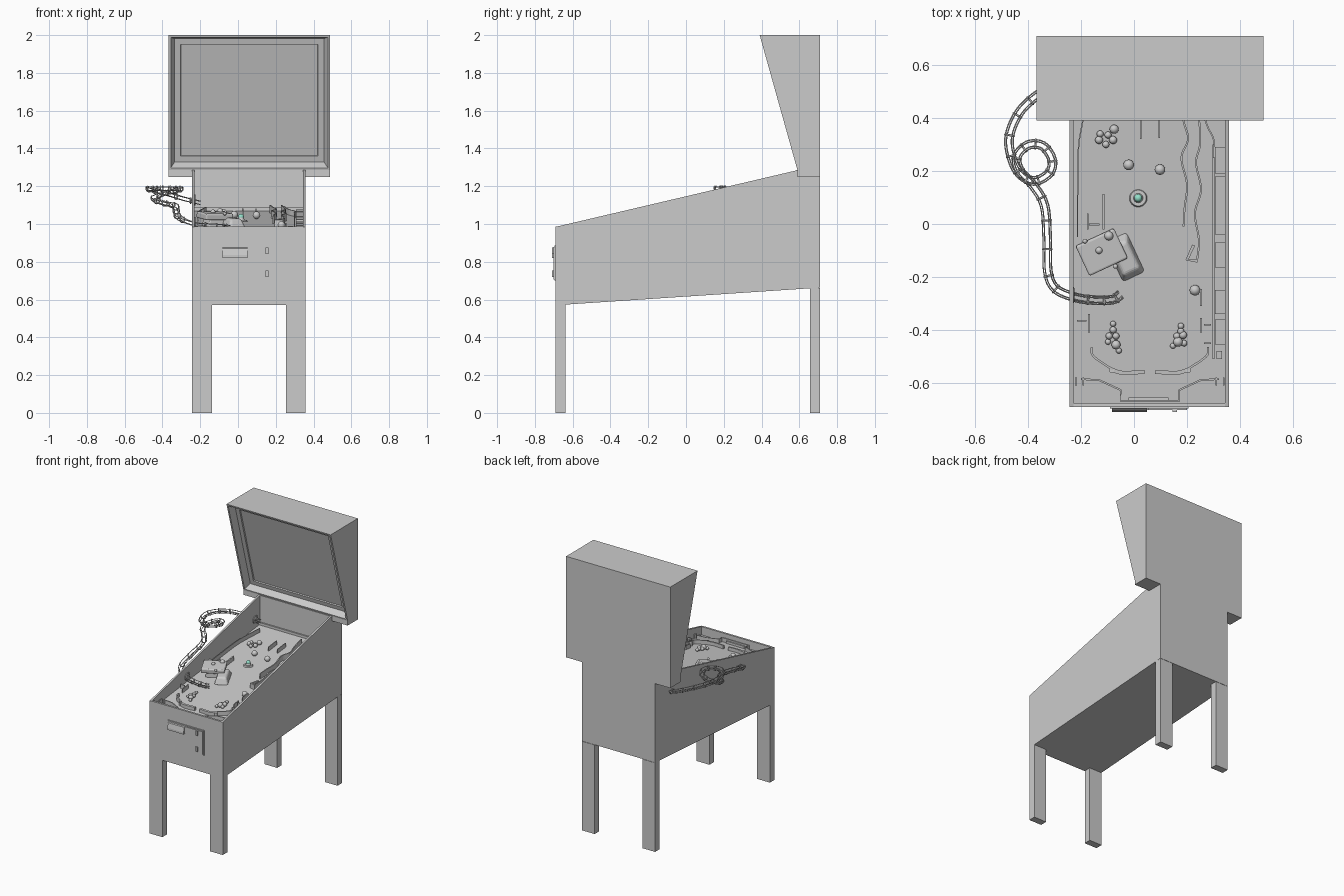
import bpy, bmesh, math
from mathutils import Vector, Matrix

if "Cube" in bpy.data.objects:
    bpy.data.objects.remove(bpy.data.objects["Cube"])


def finish(name, bm, smooth=False):
    bmesh.ops.recalc_face_normals(bm, faces=bm.faces)
    me = bpy.data.meshes.new(name)
    bm.to_mesh(me)
    bm.free()
    for p in me.polygons:
        p.use_smooth = smooth
    ob = bpy.data.objects.new(name, me)
    bpy.context.collection.objects.link(ob)
    return ob


def prism_x(name, yz, x0, x1):
    bm = bmesh.new()
    f = bm.faces.new([bm.verts.new((x0, y, z)) for y, z in yz])
    r = bmesh.ops.extrude_face_region(bm, geom=[f])
    bmesh.ops.translate(bm, vec=(x1 - x0, 0, 0), verts=[v for v in r["geom"] if isinstance(v, bmesh.types.BMVert)])
    return finish(name, bm)


def box(name, x0, x1, y0, y1, z0, z1):
    return prism_x(name, [(y0, z0), (y1, z0), (y1, z1), (y0, z1)], x0, x1)


def pf(y):  # playfield height at depth y
    return 0.925 + 0.115 * (y + 0.68)


def curve_pts(pts, n=6):  # smooth path through a few points
    v = [Vector(p) for p in pts]
    v = [2 * v[0] - v[1]] + v + [2 * v[-1] - v[-2]]
    out = []
    for a, b, c, d in zip(v, v[1:], v[2:], v[3:]):
        for i in range(n):
            t = i / n
            out.append(0.5 * (2 * b + (c - a) * t + (2 * a - 5 * b + 4 * c - d) * t * t + (3 * b - a - 3 * c + d) * t ** 3))
    return out + [v[-2]]


def wall(name, pts, t=0.007, h=0.03, smooth=True):
    """Upright strip standing on the playfield along an xy path."""
    p = curve_pts(pts) if smooth else [Vector(q) for q in pts]
    bm = bmesh.new()
    rows = []
    for i, q in enumerate(p):
        d = (p[min(i + 1, len(p) - 1)] - p[max(i - 1, 0)]).normalized()
        n = Vector((-d.y, d.x)) * t / 2
        a, b = q + n, q - n
        rows.append([bm.verts.new((c.x, c.y, pf(c.y) + k)) for c, k in ((a, -.005), (a, h), (b, h), (b, -.005))])
    for r, s in zip(rows, rows[1:]):
        for k in range(4):
            bm.faces.new((r[k], r[(k + 1) % 4], s[(k + 1) % 4], s[k]))
    bm.faces.new(rows[0])
    bm.faces.new(rows[-1])
    return finish(name, bm)


def ball(name, x, y, r, h=None):
    bm = bmesh.new()
    bmesh.ops.create_uvsphere(bm, u_segments=16, v_segments=10, radius=r,
                              matrix=Matrix.Translation((x, y, pf(y) + (r if h is None else h))))
    return finish(name, bm, True)


def cone(name, x, y, h0, h1, r0, r1):
    bm = bmesh.new()
    bmesh.ops.create_cone(bm, cap_ends=True, segments=24, radius1=r0, radius2=r1, depth=h1 - h0,
                          matrix=Matrix.Translation((x, y, pf(y) + (h0 + h1) / 2)))
    return finish(name, bm)


# Cabinet shell and legs
X0, X1, W = -0.243, 0.358, 0.014
side = [(-.69, .57), (.71, .663), (.71, 1.25), (.59, 1.25), (.59, 1.285), (-.69, .985)]
prism_x("cabinet_side_left", side, X0, X0 + W)
prism_x("cabinet_side_right", side, X1 - W, X1)
box("cabinet_front", X0 + W, X1 - W, -.69, -.675, .571, .987)
prism_x("cabinet_back", [(.59, .655), (.71, .663), (.71, 1.25), (.59, 1.25)], X0 + W, X1 - W)
prism_x("cabinet_floor", [(-.675, .571), (.59, .655), (.59, .675), (-.675, .591)], X0 + W, X1 - W)
prism_x("playfield", [(y, pf(y) + k) for y, k in ((-.675, 0), (.59, 0), (.59, -.02), (-.675, -.02))], X0 + W, X1 - W)
box("playfield_rear_strip", X0 + W, X1 - W, .575, .59, 1.06, 1.088)
box("cabinet_back_top", X0 + W, X1 - W, .585, .6, 1.07, 1.285)
for sx, lx in (("left", X0), ("right", X1 - .105)):
    box("front_leg_" + sx, lx, lx + .105, -.69, -.637, 0, .573)
    box("back_leg_" + sx, lx, lx + .105, .657, .71, 0, .661)

# Backbox with stepped recess for the display
bb = prism_x("backbox", [(.59, 1.25), (.59, 1.285), (.39, 2), (.71, 2), (.71, 1.25)], -.368, .488)
bm = bmesh.new()
bm.from_mesh(bb.data)
bm.normal_update()
face = next(f for f in bm.faces if f.normal.y < -.9 and f.calc_area() > .3)
for t, d in ((.012, 0), (.02, -.045), (.032, 0), (.003, -.008)):
    bmesh.ops.inset_region(bm, faces=[face], thickness=t, depth=d, use_even_offset=True)
bm.to_mesh(bb.data)
bm.free()

# Coin door
box("coin_door", -.09, .206, -.697, -.69, .7, .885)
box("coin_door_panel", -.083, .2, -.702, -.697, .707, .825)
box("coin_door_upper_panel", .055, .2, -.702, -.697, .825, .877)
prism_x("coin_door_ledge", [(-.697, .875), (-.703, .87), (-.71, .835), (-.71, .82), (-.697, .82)], -.083, .05)
for z in (.84, .72):
    box("coin_slot", .146, .162, -.71, -.697, z, z + .035)

# Balls and studs in clusters: x, y, radius
studs = [(-.075, .358, .017), (-.128, .34, .013), (-.098, .336, .013), (-.132, .317, .015), (-.106, .3, .013), (-.079, .317, .015),
         (-.079, -.377, .011), (-.079, -.4, .013), (-.094, -.423, .013), (-.068, -.423, .013), (-.098, -.445, .011), (-.068, -.456, .017), (-.057, -.478, .011),
         (.177, -.385, .012), (.177, -.405, .013), (.162, -.423, .013), (.185, -.419, .015), (.147, -.46, .011), (.166, -.445, .018), (.189, -.45, .012)]
for x, y, r in studs:
    ball("stud", x, y, r)
for x, y in ((-.02, .223), (.098, .205), (.23, -.25)):
    ball("steel_ball", x, y, .02)

# Central bumper with green cap
cone("bumper_base", .016, .098, 0, .008, .034, .03)
cone("bumper_stem", .016, .098, .008, .02, .018, .014)
cap = ball("bumper_cap", .016, .098, .015, .024)
green = bpy.data.materials.new("green")
green.diffuse_color = (.3, .75, .6, 1)
green.use_nodes = True
green.node_tree.nodes["Principled BSDF"].inputs["Base Color"].default_value = green.diffuse_color
cap.data.materials.append(green)

# Lane guides, straight
for i, p in enumerate([
        ((.025, .32), (.025, .42)), ((.096, .325), (.096, .42)), ((-.115, -.02), (-.115, .113)), ((-.175, -.02), (-.175, .04)),
        ((-.17, -.002), (-.13, -.002)), ((-.17, -.41), (-.17, -.34)), ((-.215, -.365), (-.18, -.365)),
        ((.253, -.31), (.253, -.245)), ((.253, -.41), (.253, -.355)), ((.265, -.38), (.29, -.38)),
        ((.265, -.45), (.29, -.45)), ((.3, -.51), (.3, .3))]):
    wall("lane_guide", p, .009 if i == 2 else .006, .03 if i < 11 else .022, False)

# Wavy and curved guides
wall("left_orbit_guide", [(-.17, .5), (-.195, .38), (-.21, .28), (-.213, .1), (-.213, -.05)], .005)
wall("wavy_guide_inner", [(.17, .5), (.187, .39), (.204, .32), (.179, .25), (.2, .15), (.191, .06), (.187, -.01)], .007, .04)
wall("wavy_guide_outer", [(.23, .5), (.246, .39), (.249, .3), (.234, .23), (.253, .13), (.23, .04), (.245, -.06), (.238, -.14)], .007, .04)
wall("right_orbit_guide", [(.24, .55), (.27, .39), (.3, .32), (.302, .25)], .006)
wall("kicker_guide", [(.225, -.08), (.2, -.135), (.24, -.14)], .012, .035, False)

# Shooter lane blocks
for a, b in ((.19, .29), (-.04, .18), (-.165, -.07), (-.34, -.25), (-.455, -.36)):
    prism_x("shooter_lane_block", [(a, pf(a)), (b, pf(b)), (b, pf(b) + .04), (a, pf(a) + .04)], .306, .343)

# Flippers, inlane guides and apron, mirrored about the playfield
CX = .06
for s, n in ((-1, "left"), (1, "right")):
    wall("inlane_guide_" + n, [(CX + s * x, y) for x, y in ((.22, -.465), (.212, -.5), (.14, -.55))], .008)
    wall("flipper_" + n, [(CX + s * x, y) for x, y in ((.145, -.55), (.1, -.562), (.02, -.558))], .015, .025)
    cone("flipper_pivot_" + n, CX + s * .145, -.552, 0, .027, .01, .01)
    wall("apron_" + n, [(CX + s * x, y) for x, y in ((.26, -.585), (.19, -.59), (.11, -.627), (.11, -.668), (0, -.668))], .007, .03, False)
    for dx in (-.014, .014):
        x = CX + s * .265 + dx
        wall("apron_bracket_" + n, [(x, -.61), (x, -.58)], .006, .03, False)
box("drain_step", -.02, .13, -.67, -.655, .925, .945)
wall("plunger_tip", [(.322, -.51), (.322, -.48)], .02, .03, False)


# Raised toy beside the wire ramp: rounded box plus a sloping chute
def slab(name, x, y, sx, sy, h0, h1, flare, ang, bev):
    bm = bmesh.new()
    bmesh.ops.create_cube(bm, size=1)
    for v in bm.verts:
        k = flare if v.co.z < 0 else 1
        v.co = (v.co.x * sx * k, v.co.y * sy * k, h0 if v.co.z < 0 else h1)
    ob = finish(name, bm)
    ob.location = (x, y, pf(y))
    ob.rotation_euler = (.115, 0, math.radians(ang))
    m = ob.modifiers.new("round", "BEVEL")
    m.width, m.segments = bev, 3
    return ob


slab("toy_house", -.125, -.1, .16, .125, .035, .07, 1, 25, .008)
slab("toy_pedestal", -.12, -.1, .1, .08, -.005, .04, 1.2, 25, .006)
slab("toy_chute", -.035, -.125, .065, .115, -.005, .045, 1.5, 25, .012)
ball("toy_knob", -.132, -.1, .013, .072)
ball("toy_knob", -.095, -.045, .017, .068)
for dx, dy in ((-.06, .035), (.055, -.06)):
    ball("toy_light", -.125 + dx, -.1 + dy, .009, .07)

# Wire ramp outside the left wall
path = curve_pts([(-.2, .54, 1.115), (-.3, .52, 1.14), (-.38, .475, 1.165), (-.44, .41, 1.18), (-.472, .32, 1.188), (-.455, .23, 1.19),
                  (-.42, .18, 1.19), (-.37, .163, 1.19), (-.318, .195, 1.19), (-.31, .245, 1.185), (-.345, .295, 1.175), (-.4, .298, 1.16),
                  (-.442, .255, 1.14), (-.43, .2, 1.125), (-.38, .145, 1.11), (-.338, .07, 1.1), (-.328, -.05, 1.08), (-.325, -.18, 1.05),
                  (-.295, -.245, 1.025), (-.22, -.277, 1.0), (-.15, -.287, .995), (-.08, -.285, .99), (-.05, -.265, .985)])
frames = []
for i, q in enumerate(path):
    d = path[min(i + 1, len(path) - 1)] - path[max(i - 1, 0)]
    frames.append((q, Vector((-d.y, d.x, 0)).normalized()))


def wires(name, lines, r):
    cu = bpy.data.curves.new(name, "CURVE")
    cu.dimensions = "3D"
    cu.bevel_depth, cu.bevel_resolution, cu.use_fill_caps = r, 1, True
    for line in lines:
        sp = cu.splines.new("POLY")
        sp.points.add(len(line) - 1)
        for p, c in zip(sp.points, line):
            p.co = (*c, 1)
    ob = bpy.data.objects.new(name, cu)
    bpy.context.collection.objects.link(ob)
    bpy.ops.object.select_all(action="DESELECT")
    ob.select_set(True)
    bpy.context.view_layer.objects.active = ob
    bpy.ops.object.convert(target="MESH")


UP = Vector((0, 0, 1))
wires("wire_ramp_rails", [[q + n * s * w + UP * h for q, n in frames]
                          for s in (-1, 1) for w, h in ((.009, -.012), (.016, .006))], .0025)
wires("wire_ramp_hoops", [[q + n * .017 * math.cos(a) - UP * .017 * math.sin(a)
                           for a in [math.pi * (k - 2) / 8 for k in range(13)]]
                          for q, n in frames[3::5]], .004)
# Wall collars where the ramp passes through
for y, z in ((-.268, 1.008), (.53, 1.127)):
    wires("ramp_wall_collar", [[Vector((X0 + W, y + .026 * math.cos(k * math.pi / 8), z + .026 * math.sin(k * math.pi / 8)))
                                for k in range(17)]], .004)
